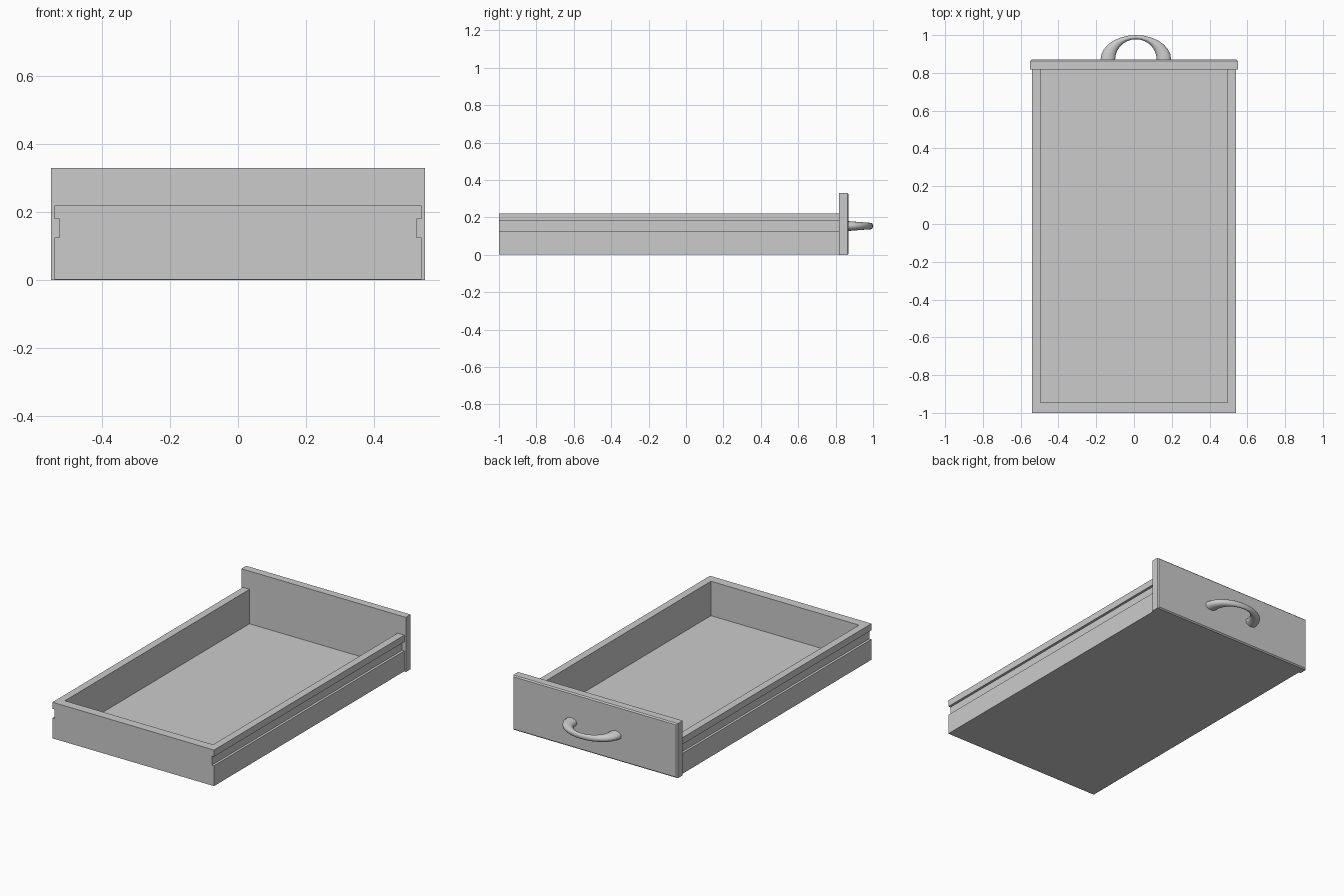
import bpy, bmesh
from math import sin, cos, pi

if "Cube" in bpy.data.objects:
    bpy.data.objects.remove(bpy.data.objects["Cube"])


def make_object(name, bm):
    bmesh.ops.recalc_face_normals(bm, faces=bm.faces)
    mesh = bpy.data.meshes.new(name)
    bm.to_mesh(mesh)
    bm.free()
    obj = bpy.data.objects.new(name, mesh)
    bpy.context.collection.objects.link(obj)
    return obj


def extrude_profile(points, y0, y1):
    """Solid made from an xz outline swept along y."""
    bm = bmesh.new()
    face = bm.faces.new([bm.verts.new((x, y0, z)) for x, z in points])
    ext = bmesh.ops.extrude_face_region(bm, geom=[face])
    verts = [g for g in ext["geom"] if isinstance(g, bmesh.types.BMVert)]
    bmesh.ops.translate(bm, verts=verts, vec=(0, y1 - y0, 0))
    return bm


def rect(hx, z0, z1):
    return [(-hx, z0), (hx, z0), (hx, z1), (-hx, z1)]


BACK, JOIN, FACE = -1.0, 0.817, 0.87

# Drawer tray: outline with a runner groove in each side
half = [(0.54, 0.002), (0.54, 0.125), (0.525, 0.125),
        (0.525, 0.18), (0.54, 0.18), (0.54, 0.22)]
outline = half + [(-x, z) for x, z in reversed(half)]
tray = make_object("drawer_tray", extrude_profile(outline, BACK, JOIN))

# Hollow out the tray, open towards the drawer front
cutter = make_object("tray_cutter",
                     extrude_profile(rect(0.495, 0.012, 0.4), -0.945, 0.95))
cut = tray.modifiers.new("hollow", "BOOLEAN")
cut.object = cutter
cut.operation = "DIFFERENCE"
cut.solver = "EXACT"
bpy.context.view_layer.objects.active = tray
tray.select_set(True)
bpy.ops.object.modifier_apply(modifier=cut.name)
bpy.data.objects.remove(cutter)

# Drawer front panel, chamfered around its outer face
bm = extrude_profile(rect(0.55, 0.0, 0.33), JOIN, FACE)
edges = [e for e in bm.edges if all(v.co.y > FACE - 1e-4 for v in e.verts)]
bmesh.ops.bevel(bm, geom=edges, offset=0.007, segments=1, affect="EDGES")
make_object("drawer_front", bm)

# Bow handle: oval rings between an inner and an outer arc, flared at the feet
bm = bmesh.new()
STEPS, SIDES = 14, 16
rings = []
for i in range(STEPS + 1):
    t = pi * i / STEPS
    inner = (0.11 * cos(t), 0.108 * sin(t))
    outer = (0.187 * cos(t), 0.13 * sin(t))
    hz = 0.026 - 0.009 * sin(t)
    ring = []
    for k in range(SIDES):
        a = 2 * pi * k / SIDES
        f = 0.5 + 0.5 * cos(a)
        x = inner[0] + (outer[0] - inner[0]) * f
        y = inner[1] + (outer[1] - inner[1]) * f
        ring.append(bm.verts.new((0.01 + x, FACE + y, 0.154 + hz * sin(a))))
    rings.append(ring)
for r0, r1 in zip(rings, rings[1:]):
    for k in range(SIDES):
        n = (k + 1) % SIDES
        bm.faces.new((r0[k], r0[n], r1[n], r1[k]))
bm.faces.new(rings[0])
bm.faces.new(rings[-1])
handle = make_object("handle", bm)
bpy.ops.object.select_all(action="DESELECT")
handle.select_set(True)
bpy.context.view_layer.objects.active = handle
bpy.ops.object.shade_smooth_by_angle(angle=0.7)
